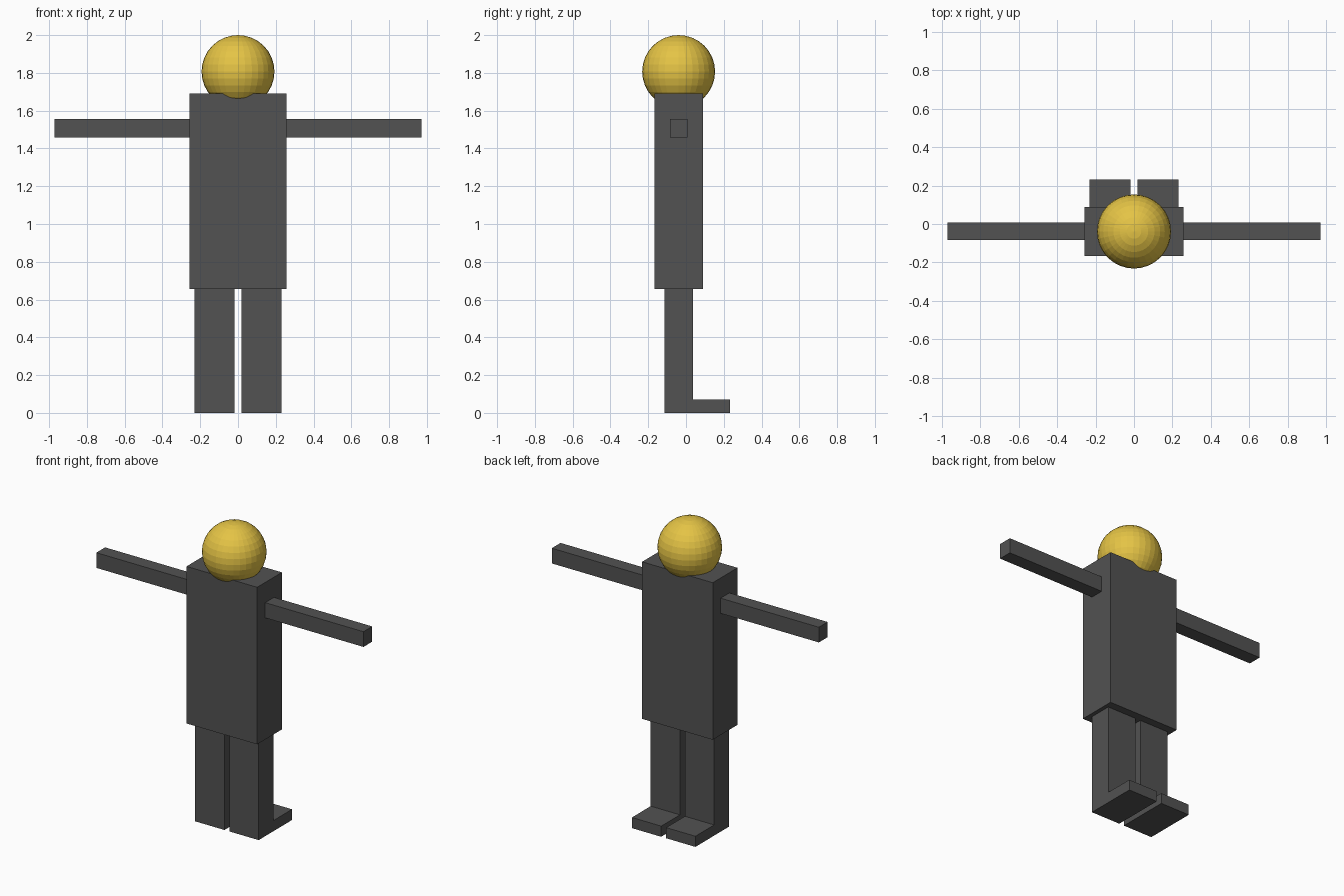
import bpy, bmesh
from mathutils import Vector

if "Cube" in bpy.data.objects:
    bpy.data.objects.remove(bpy.data.objects["Cube"])


def material(name, color):
    m = bpy.data.materials.new(name)
    m.diffuse_color = (*color, 1)
    m.use_nodes = True
    m.node_tree.nodes["Principled BSDF"].inputs["Base Color"].default_value = m.diffuse_color
    return m


grey = material("dark grey", (0.085, 0.085, 0.085))
yellow = material("golden yellow", (0.78, 0.55, 0.06))


def add_object(name, bm, mat):
    bmesh.ops.recalc_face_normals(bm, faces=bm.faces)
    mesh = bpy.data.meshes.new(name)
    bm.to_mesh(mesh)
    bm.free()
    mesh.materials.append(mat)
    obj = bpy.data.objects.new(name, mesh)
    bpy.context.collection.objects.link(obj)
    return obj


def side_prism(name, profile, x0, x1, mat):
    """Extrude a (y, z) profile along x."""
    bm = bmesh.new()
    face = bm.faces.new([bm.verts.new((x0, y, z)) for y, z in profile])
    ext = bmesh.ops.extrude_face_region(bm, geom=[face])
    verts = [g for g in ext["geom"] if isinstance(g, bmesh.types.BMVert)]
    bmesh.ops.translate(bm, vec=Vector((x1 - x0, 0, 0)), verts=verts)
    return add_object(name, bm, mat)


def rect(y0, y1, z0, z1):
    return [(y0, z0), (y1, z0), (y1, z1), (y0, z1)]


# torso
side_prism("torso", rect(-0.168, 0.089, 0.657, 1.69), -0.257, 0.257, grey)

# arms and L-shaped legs with feet pointing to +y
leg = [(-0.115, 0), (0.232, 0), (0.232, 0.07), (0.037, 0.07),
       (0.037, 0.657), (-0.115, 0.657)]
for side, s in (("left", -1), ("right", 1)):
    side_prism(side + "_arm", rect(-0.084, 0.007, 1.457, 1.557),
               s * 0.257, s * 0.972, grey)
    side_prism(side + "_leg", leg, s * 0.018, s * 0.231, grey)

# faceted round head, sunk slightly into the torso
bm = bmesh.new()
bmesh.ops.create_uvsphere(bm, u_segments=32, v_segments=16, radius=0.193)
head = add_object("head", bm, yellow)
head.location = (0, -0.039, 1.807)
